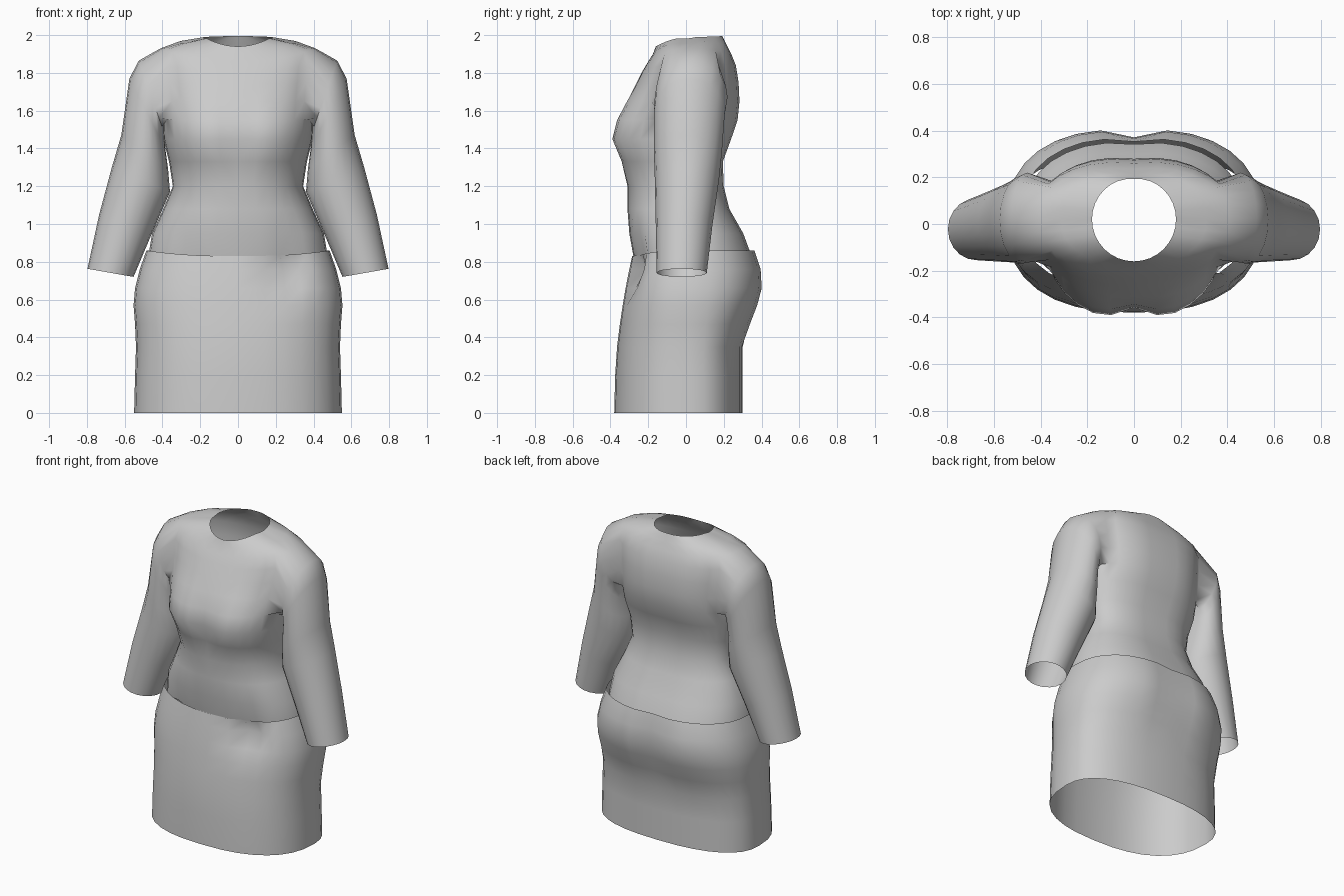
import bpy, bmesh
from math import sin, cos, pi, radians
from mathutils import Vector

cube = bpy.data.objects.get("Cube")
if cube:
    bpy.data.objects.remove(cube)

grey = bpy.data.materials.new("grey cloth")
grey.use_nodes = True
grey.diffuse_color = (0.6, 0.6, 0.6, 1)
grey.node_tree.nodes["Principled BSDF"].inputs["Base Color"].default_value = (0.6, 0.6, 0.6, 1)

HALF = 16       # columns around half a ring
YC = 0.02       # depth of the side seams


def power(v, e):
    return abs(v) ** e * (1 if v >= 0 else -1)


def half_ring(bm, z_front, z_side, z_back, width, front, back, dip_f, dip_b, e):
    """Half of a rounded cross-section, from centre front to centre back."""
    ring = []
    for i in range(HALF + 1):
        a = -pi / 2 + pi * i / HALF
        x = 0 if i in (0, HALF) else width * power(cos(a), e)
        s = sin(a)
        z_end, depth, dip = (z_front, YC - front, dip_f) if s < 0 else (z_back, back - YC, dip_b)
        middle = max(0, 1 - x / 0.2) ** 2
        y = YC + power(s, e) * depth * (1 - dip * middle)
        ring.append(bm.verts.new((x, y, z_side + (z_end - z_side) * s * s)))
    return ring


def skin(bm, low, high, closed=False, skip=()):
    n = len(low)
    for i in range(n if closed else n - 1):
        if i not in skip:
            j = (i + 1) % n
            bm.faces.new((low[i], low[j], high[j], high[i]))


def dent(bm, centre, radius, push):
    """Pull the cloth in around one point."""
    for v in bm.verts:
        d = (v.co - Vector(centre)).length / radius
        if d < 1:
            v.co += Vector(push) * (1 - d)


def finish(bm, name, dents):
    geom = bm.verts[:] + bm.edges[:] + bm.faces[:]
    bmesh.ops.mirror(bm, geom=geom, axis='X', merge_dist=0.0005)
    bmesh.ops.remove_doubles(bm, verts=bm.verts[:], dist=0.0005)
    bmesh.ops.recalc_face_normals(bm, faces=bm.faces[:])
    for d in dents:
        dent(bm, *d)
    mesh = bpy.data.meshes.new(name)
    bm.to_mesh(mesh)
    bm.free()
    mesh.materials.append(grey)
    obj = bpy.data.objects.new(name, mesh)
    bpy.context.collection.objects.link(obj)
    bpy.ops.object.select_all(action='DESELECT')
    obj.select_set(True)
    bpy.context.view_layer.objects.active = obj
    bpy.ops.object.shade_smooth_by_angle(angle=radians(60))


# Skirt: height, half width, front, back, seat dip
skirt = bmesh.new()
rows = [(0, .55, -.38, .30, 0), (.2, .545, -.375, .30, 0), (.35, .54, -.365, .30, 0),
        (.47, .545, -.35, .345, .05), (.57, .553, -.335, .385, .08), (.66, .545, -.32, .41, .1),
        (.76, .52, -.30, .405, .1), (.86, .485, -.285, .37, .05)]
rings = [half_ring(skirt, z - (.03 if z > .8 else 0), z, z, w, f, b, 0, dip, .82)
         for z, w, f, b, dip in rows]
for low, high in zip(rings, rings[1:]):
    skin(skirt, low, high)
finish(skirt, "skirt", [((.26, -.27, .74), .13, (0, .09, 0))])

# Bodice: front, side and back heights, half width, front, back, bust dip
top = bmesh.new()
rows = [(.81, .83, .83, .475, -.275, .355, 0), (.95, .95, .95, .455, -.30, .31, 0),
        (1.08, 1.08, 1.08, .395, -.31, .235, 0), (1.2, 1.2, 1.2, .345, -.31, .205, 0),
        (1.33, 1.33, 1.33, .365, -.355, .20, .08), (1.45, 1.45, 1.45, .395, -.41, .245, .12),
        (1.55, 1.55, 1.55, .40, -.38, .28, .09), (1.65, 1.65, 1.65, .41, -.32, .29, .03),
        (1.74, 1.75, 1.75, .42, -.265, .285, 0), (1.81, 1.85, 1.84, .43, -.23, .27, 0),
        (1.86, 1.93, 1.90, .41, -.20, .245, 0), (1.90, 1.97, 1.95, .31, -.175, .22, 0),
        (1.94, 1.99, 1.995, .18, -.16, .20, 0)]
rings = [half_ring(top, *r[:6], r[6], .04, 1 if r is rows[-1] else .85) for r in rows]
ARM_LOW, ARM_HIGH, COL_A, COL_B = 6, 10, 5, 11
for k, (low, high) in enumerate(zip(rings, rings[1:])):
    skin(top, low, high, skip=range(COL_A, COL_B) if ARM_LOW <= k < ARM_HIGH else ())

# Armhole edge, from the underarm round the back, over the shoulder and down the front
mid = HALF // 2
loop = [rings[ARM_LOW][c] for c in range(mid, COL_B)]
loop += [rings[r][COL_B] for r in range(ARM_LOW, ARM_HIGH)]
loop += [rings[ARM_HIGH][c] for c in range(COL_B, COL_A, -1)]
loop += [rings[r][COL_A] for r in range(ARM_HIGH, ARM_LOW, -1)]
loop += [rings[ARM_LOW][c] for c in range(COL_A, mid)]

# Sleeve: inner x z, outer x z, front, back
for xi, zi, xo, zo, front, back in [
        (.39, 1.48, .525, 1.865, -.165, .22), (.385, 1.40, .575, 1.77, -.17, .205),
        (.37, 1.29, .618, 1.47, -.17, .19), (.36, 1.17, .668, 1.30, -.165, .175),
        (.46, .94, .735, 1.05, -.16, .14), (.553, .72, .797, .763, -.155, .11)]:
    ring = []
    for k in range(len(loop)):
        a = 2 * pi * k / len(loop)
        t = (1 - cos(a)) / 2
        y = (front + back) / 2 + (back - front) / 2 * sin(a)
        ring.append(top.verts.new((xi + (xo - xi) * t, y, zi + (zo - zi) * t)))
    skin(top, loop, ring, closed=True)
    loop = ring

# Small creases above the waist seam and beside the neck
creases = []
for side in (-1, 1):
    creases.append(((side * .27, -.26, .87), .10, (0, .06, 0)))
    creases.append(((side * .25, .0, 1.97), .09, (0, 0, -.04)))
finish(top, "bodice_with_sleeves", creases)
